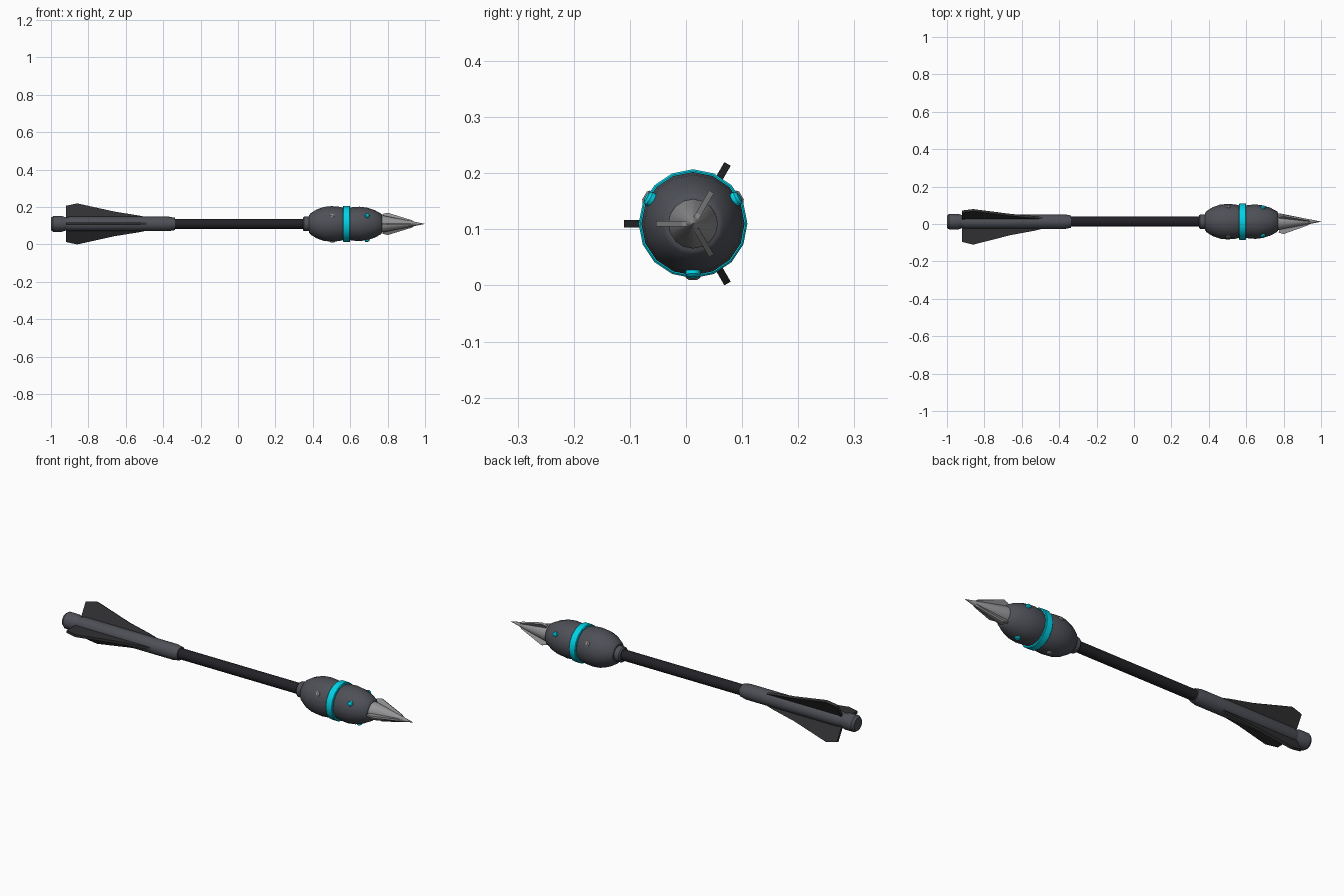
import bpy, bmesh
from math import sin, cos, pi, radians
from mathutils import Matrix, Vector

if "Cube" in bpy.data.objects:
    bpy.data.objects.remove(bpy.data.objects["Cube"])

AXIS = Vector((0, 0.0125, 0.11))   # centre line of the bolt
SIDES = 16


def material(name, rgb):
    m = bpy.data.materials.new(name)
    m.diffuse_color = (*rgb, 1)
    m.use_nodes = True
    m.node_tree.nodes["Principled BSDF"].inputs["Base Color"].default_value = m.diffuse_color
    return m


DARK = material("dark_metal", (0.075, 0.08, 0.095))
BLACK = material("black_shaft", (0.016, 0.016, 0.02))
FIN = material("fin_grey", (0.03, 0.03, 0.033))
CYAN = material("cyan_glow", (0.0, 0.65, 0.8))
STEEL = material("steel", (0.3, 0.3, 0.31))


def finish(name, bm, mat, smooth=True):
    bmesh.ops.remove_doubles(bm, verts=bm.verts, dist=1e-5)
    bmesh.ops.recalc_face_normals(bm, faces=bm.faces)
    me = bpy.data.meshes.new(name)
    bm.to_mesh(me)
    bm.free()
    me.materials.append(mat)
    ob = bpy.data.objects.new(name, me)
    ob.location = AXIS
    bpy.context.collection.objects.link(ob)
    if smooth:
        bpy.ops.object.select_all(action='DESELECT')
        ob.select_set(True)
        bpy.context.view_layer.objects.active = ob
        bpy.ops.object.shade_smooth_by_angle(angle=radians(35))
    return ob


def lathe(name, profile, mat):
    """Revolve (x, radius) points around the x axis, capping the ends."""
    bm = bmesh.new()
    rings = [[bm.verts.new((x, r * cos(2 * pi * i / SIDES), r * sin(2 * pi * i / SIDES)))
              for i in range(SIDES)] for x, r in profile]
    for a, b in zip(rings, rings[1:]):
        for i in range(SIDES):
            j = (i + 1) % SIDES
            bm.faces.new((a[i], a[j], b[j], b[i]))
    bm.faces.new(rings[0])
    bm.faces.new(rings[-1])
    return finish(name, bm, mat)


def blade(name, outline, thick, angle, mat):
    """Flat plate from (x, radius) outline, turned about the x axis."""
    bm = bmesh.new()
    f = bm.faces.new([bm.verts.new((x, r, -thick / 2)) for x, r in outline])
    ext = bmesh.ops.extrude_face_region(bm, geom=[f])
    bmesh.ops.translate(bm, vec=(0, 0, thick),
                        verts=[v for v in ext['geom'] if isinstance(v, bmesh.types.BMVert)])
    bmesh.ops.rotate(bm, matrix=Matrix.Rotation(radians(angle), 3, 'X'), verts=bm.verts)
    return finish(name, bm, mat, smooth=False)


def stud(name, x, radius, tilt, angle, mat):
    """Small domed button standing radially on the head."""
    bm = bmesh.new()
    for r1, r2, h, d in ((0.013, 0.013, 0.016, 0), (0.013, 0.008, 0.004, 0.010)):
        bmesh.ops.create_cone(bm, cap_ends=True, segments=12, radius1=r1, radius2=r2, depth=h,
                              matrix=Matrix.Translation((0, 0, d)))
    place = (Matrix.Rotation(radians(angle - 90), 4, 'X') @ Matrix.Translation((x, 0, radius))
             @ Matrix.Rotation(radians(tilt), 4, 'Y'))
    bmesh.ops.transform(bm, matrix=place, verts=bm.verts)
    return finish(name, bm, mat)


# Nock and tail sleeve
lathe("nock", [(-1.0, 0.033), (-0.988, 0.042), (-0.94, 0.042), (-0.918, 0.034), (-0.90, 0.034)], DARK)
lathe("tail_sleeve", [(-0.925, 0.033), (-0.90, 0.039), (-0.37, 0.039), (-0.338, 0.033)], DARK)

# Shaft
lathe("shaft", [(-0.36, 0.027), (0.37, 0.027)], BLACK)

# Head: collar, rear and front bulbs, glowing band
lathe("collar", [(0.348, 0.034), (0.354, 0.039), (0.40, 0.039)], DARK)
lathe("rear_bulb", [(0.380, 0.046), (0.387, 0.056), (0.42, 0.077), (0.46, 0.091), (0.50, 0.095),
                    (0.54, 0.092), (0.57, 0.085)], DARK)
lathe("front_bulb", [(0.59, 0.085), (0.61, 0.089), (0.65, 0.092), (0.69, 0.087), (0.73, 0.074),
                     (0.765, 0.055), (0.77, 0.047)], DARK)
lathe("glow_band", [(0.562, 0.082), (0.562, 0.094), (0.565, 0.097), (0.597, 0.097),
                    (0.600, 0.094), (0.600, 0.082)], CYAN)

# Pointed tip
lathe("tip_cone", [(0.76, 0.044), (0.78, 0.044), (0.998, 0.0008), (1.0, 0.0002)], STEEL)

# Three fins and three barbs
for n, a in enumerate((60, 180, 300), 1):
    blade(f"fin_{n}", [(-0.92, 0.02), (-0.92, 0.108), (-0.86, 0.123), (-0.66, 0.072),
                       (-0.53, 0.048), (-0.48, 0.036), (-0.48, 0.02)], 0.013, a, FIN)
    blade(f"barb_{n}", [(0.79, 0.02), (0.772, 0.058), (0.80, 0.066), (0.93, 0.02), (0.95, 0.004)],
          0.010, a, STEEL)

# Studs between the fins
for n, a in enumerate((30, 150, 270), 1):
    stud(f"glow_stud_{n}", 0.69, 0.084, 15, a, CYAN)
    stud(f"rear_stud_{n}", 0.505, 0.088, 0, a, STEEL)
